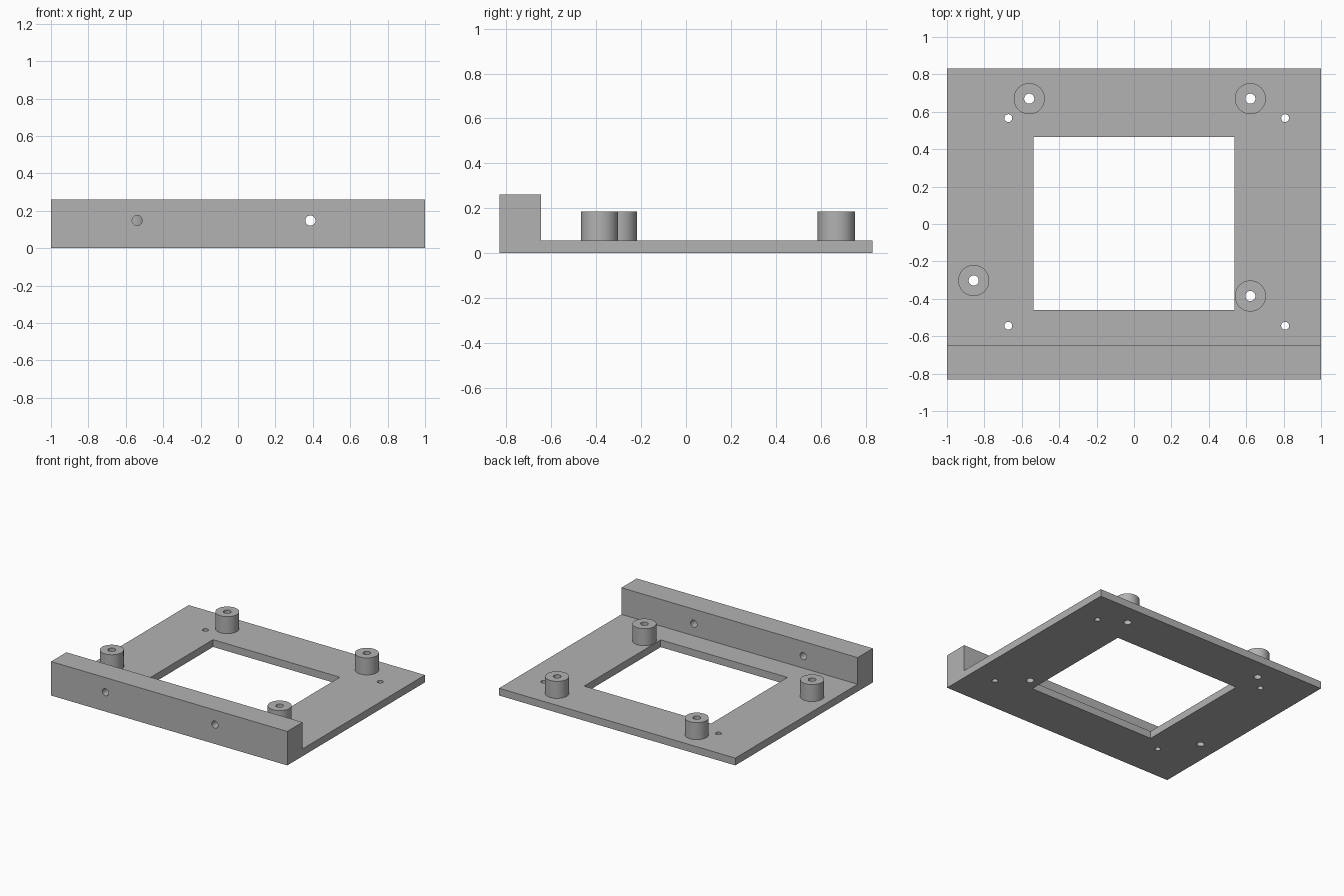
import bpy, bmesh, math
from mathutils import Matrix, Vector

if "Cube" in bpy.data.objects:
    bpy.data.objects.remove(bpy.data.objects["Cube"])

PLATE_Z, RAIL_Z, POST_Z = 0.056, 0.26, 0.186
HALF_Y, RAIL_Y = 0.832, -0.647
BORE, SCREW, POST_R, SIDES = 0.027, 0.021, 0.083, 48

posts = {"back_right_standoff": (-0.56, 0.67), "back_left_standoff": (0.622, 0.67),
         "front_right_standoff": (-0.857, -0.302), "front_left_standoff": (0.622, -0.385)}
screws = [(x, y) for x in (-0.672, 0.808) for y in (-0.544, 0.566)]

grey = bpy.data.materials.new("plain grey")
grey.use_nodes = True
grey.diffuse_color = (0.45, 0.45, 0.45, 1)
grey.node_tree.nodes["Principled BSDF"].inputs["Base Color"].default_value = grey.diffuse_color


def make_object(name, bm):
    bmesh.ops.recalc_face_normals(bm, faces=bm.faces)
    mesh = bpy.data.meshes.new(name)
    bm.to_mesh(mesh)
    bm.free()
    mesh.materials.append(grey)
    obj = bpy.data.objects.new(name, mesh)
    bpy.context.collection.objects.link(obj)
    return obj


def add_drill(bm, centre, radius, length, turn=Matrix()):
    bmesh.ops.create_cone(bm, cap_ends=True, segments=SIDES, radius1=radius, radius2=radius,
                          depth=length, matrix=Matrix.Translation(centre) @ turn)


def smooth(obj):
    bpy.ops.object.select_all(action="DESELECT")
    obj.select_set(True)
    bpy.context.view_layer.objects.active = obj
    bpy.ops.object.shade_smooth_by_angle(angle=math.radians(30))


# Base plate and front rail: one L-shaped profile extruded across the width
bm = bmesh.new()
outline = [(-HALF_Y, 0), (HALF_Y, 0), (HALF_Y, PLATE_Z), (RAIL_Y, PLATE_Z),
           (RAIL_Y, RAIL_Z), (-HALF_Y, RAIL_Z)]
face = bm.faces.new([bm.verts.new((-1, y, z)) for y, z in outline])
side = bmesh.ops.extrude_face_region(bm, geom=[face])
bmesh.ops.translate(bm, vec=(2, 0, 0),
                    verts=[v for v in side["geom"] if isinstance(v, bmesh.types.BMVert)])
base = make_object("base_plate_with_rail", bm)

# Cutter: central window, vertical holes and rail holes
bm = bmesh.new()
bmesh.ops.create_cube(bm, size=1, matrix=Matrix.Translation((0, 0.002, 0))
                      @ Matrix.Diagonal((1.074, 0.926, 0.4, 1)))
for x, y in posts.values():
    add_drill(bm, (x, y, 0), BORE, 0.4)
for x, y in screws:
    add_drill(bm, (x, y, 0), SCREW, 0.4)
for x in (-0.539, 0.387):
    add_drill(bm, (x, -0.74, 0.148), BORE, 0.4, Matrix.Rotation(math.pi / 2, 4, "X"))
cutter = make_object("hole_cutter", bm)
cutter.hide_render = True

cut = base.modifiers.new("holes", "BOOLEAN")
cut.operation, cut.solver, cut.object = "DIFFERENCE", "EXACT", cutter
bpy.context.view_layer.objects.active = base
bpy.ops.object.modifier_apply(modifier=cut.name)
bpy.data.objects.remove(cutter)
smooth(base)

# Standoffs: hollow posts spun from a wall profile, open where they meet the plate
for name, (x, y) in posts.items():
    bm = bmesh.new()
    wall = [(BORE, PLATE_Z), (BORE, POST_Z), (POST_R, POST_Z), (POST_R, PLATE_Z)]
    verts = [bm.verts.new((r, 0, z)) for r, z in wall]
    edges = [bm.edges.new(pair) for pair in zip(verts, verts[1:])]
    bmesh.ops.spin(bm, geom=verts + edges, cent=(0, 0, 0), axis=(0, 0, 1),
                   angle=math.tau, steps=SIDES, use_merge=True)
    bmesh.ops.remove_doubles(bm, verts=bm.verts, dist=0.0001)
    bmesh.ops.recalc_face_normals(bm, faces=bm.faces)
    if next(f for f in bm.faces if f.calc_center_median().z > POST_Z - 0.001).normal.z < 0:
        bmesh.ops.reverse_faces(bm, faces=bm.faces)
    post = make_object(name, bm)
    post.location = Vector((x, y, 0))
    smooth(post)
